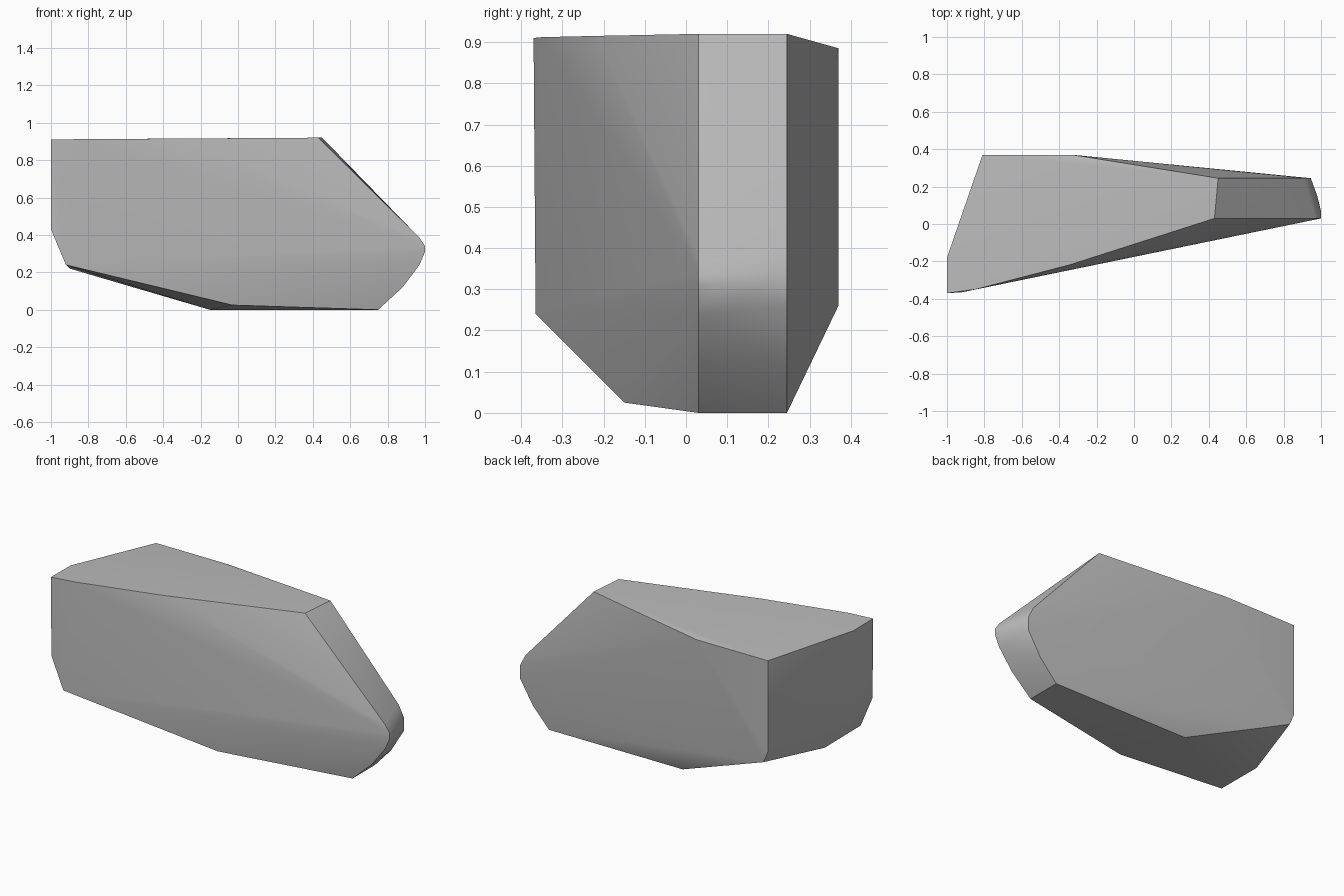
import bpy
import bmesh
import math

cube = bpy.data.objects.get("Cube")
if cube:
    bpy.data.objects.remove(cube, do_unlink=True)

# Stone colour
grey = bpy.data.materials.new("stone grey")
grey.use_nodes = True
colour = (0.5, 0.5, 0.5, 1)
grey.diffuse_color = colour
grey.node_tree.nodes["Principled BSDF"].inputs["Base Color"].default_value = colour


def on_plane(y, profile):
    """Place an x, z profile at depth y."""
    return [(x, y, z) for x, z in profile]


# Rounded nose: front and back profiles, with a slight bulge between
nose_front = on_plane(0.03, [(0.43, 0.92), (0.97, 0.385), (1, 0.34), (1, 0.31),
                             (0.97, 0.24), (0.88, 0.12), (0.75, 0)])
nose_back = on_plane(0.245, [(0.45, 0.92), (0.91, 0.41), (0.945, 0.34),
                             (0.945, 0.26), (0.86, 0.12), (0.75, 0), (-0.15, 0)])
nose_bulge = [(1, 0.07, 0.31), (0.98, 0.15, 0.29)]

# Broad front side, running out to the far end
front_side = [(-1, -0.37, 0.91), (-0.85, -0.35, 0.912), (-0.35, -0.22, 0.915),
              (-1, -0.365, 0.43), (-0.92, -0.365, 0.24), (-0.03, -0.15, 0.025)]

# Flat back side
back_side = on_plane(0.37, [(-0.81, 0.885), (-0.33, 0.885),
                            (-0.81, 0.33), (-0.78, 0.26)])

# Bend across the blunt end
end_bend = [(-1, -0.18, 0.908), (-1, -0.18, 0.43), (-0.9, -0.05, 0.22)]

# Wrap all the profiles in one faceted skin
bm = bmesh.new()
for point in nose_front + nose_back + nose_bulge + front_side + back_side + end_bend:
    bm.verts.new(point)
hull = bmesh.ops.convex_hull(bm, input=bm.verts)
loose = [v for v in bm.verts if not v.link_faces]
bmesh.ops.delete(bm, geom=loose, context="VERTS")
bmesh.ops.recalc_face_normals(bm, faces=bm.faces)
bmesh.ops.dissolve_limit(bm, angle_limit=math.radians(0.5),
                         verts=bm.verts, edges=bm.edges)

mesh = bpy.data.meshes.new("boulder")
bm.to_mesh(mesh)
bm.free()
mesh.materials.append(grey)
boulder = bpy.data.objects.new("boulder", mesh)
bpy.context.collection.objects.link(boulder)

# Soft facets, crisp main edges
bpy.ops.object.select_all(action="DESELECT")
boulder.select_set(True)
bpy.context.view_layer.objects.active = boulder
bpy.ops.object.shade_smooth_by_angle(angle=math.radians(35))
